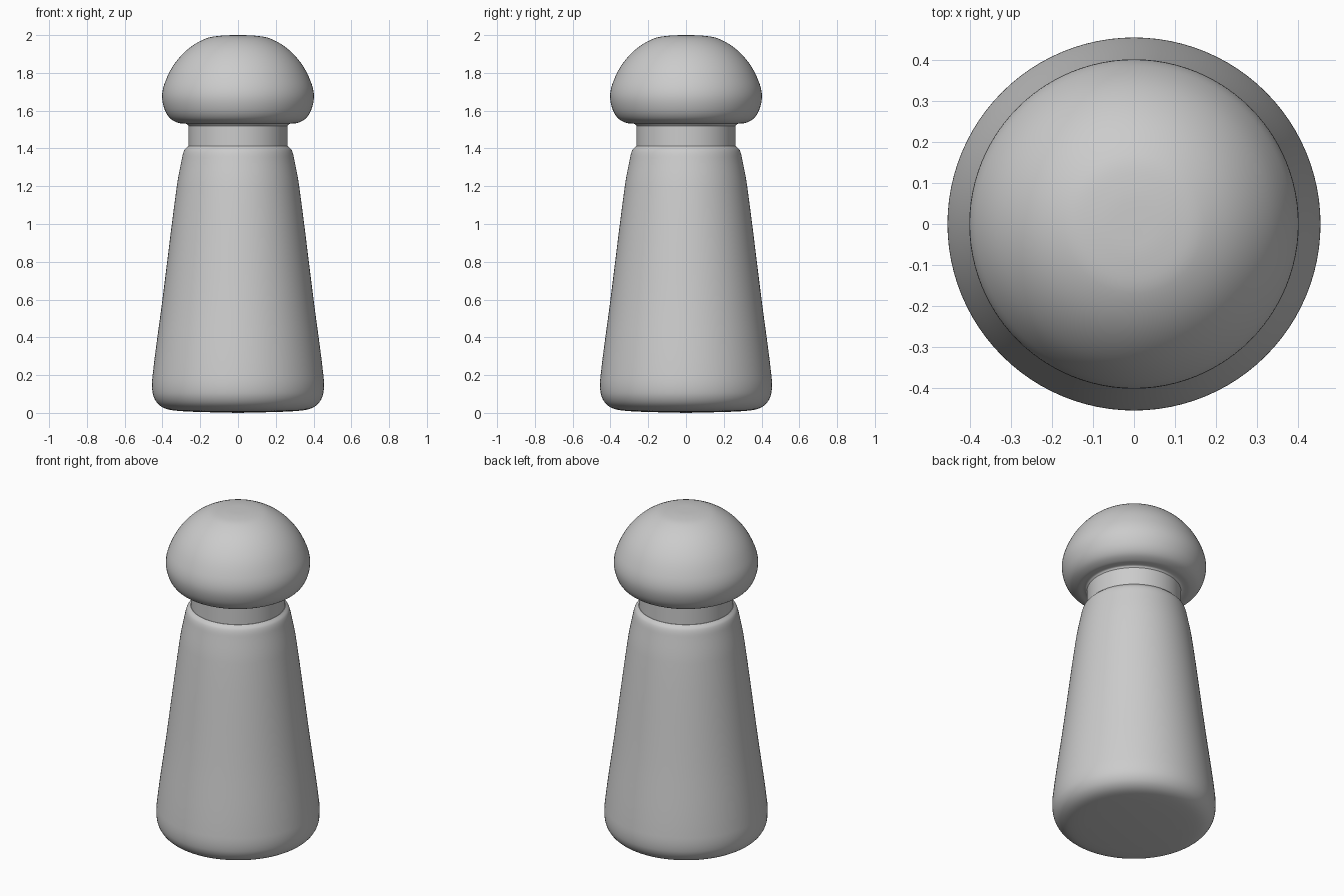
import bpy, bmesh, math
from mathutils import Vector

if "Cube" in bpy.data.objects:
    bpy.data.objects.remove(bpy.data.objects["Cube"])

SEGMENTS = 96


def smooth_path(points, steps=5):
    """Catmull-Rom curve through (radius, z) points."""
    p = [Vector(q) for q in points]
    p = [2 * p[0] - p[1]] + p + [2 * p[-1] - p[-2]]
    out = []
    for a, b, c, d in zip(p, p[1:], p[2:], p[3:]):
        # Tangents limited by the chord avoid overshoot on uneven spacing
        chord = (c - b).length
        t0 = (c - a).normalized() * chord
        t1 = (d - b).normalized() * chord
        for i in range(steps):
            t = i / steps
            out.append((2*t**3 - 3*t**2 + 1) * b + (t**3 - 2*t**2 + t) * t0
                       + (3*t**2 - 2*t**3) * c + (t**3 - t**2) * t1)
    return out + [p[-2]]


def lathe(name, profile):
    """Revolve a profile that begins and ends on the z axis."""
    bm = bmesh.new()
    rings = []
    for r, z in profile:
        if r < 1e-5:
            rings.append([bm.verts.new((0, 0, z))] * SEGMENTS)
        else:
            rings.append([bm.verts.new((r * math.cos(2 * math.pi * i / SEGMENTS),
                                        r * math.sin(2 * math.pi * i / SEGMENTS), z))
                          for i in range(SEGMENTS)])
    for lo, hi in zip(rings, rings[1:]):
        for i in range(SEGMENTS):
            j = (i + 1) % SEGMENTS
            bm.faces.new(dict.fromkeys((lo[i], lo[j], hi[j], hi[i])))
    bmesh.ops.recalc_face_normals(bm, faces=bm.faces)
    mesh = bpy.data.meshes.new(name)
    bm.to_mesh(mesh)
    bm.free()
    obj = bpy.data.objects.new(name, mesh)
    bpy.context.collection.objects.link(obj)
    bpy.ops.object.select_all(action='DESELECT')
    obj.select_set(True)
    bpy.context.view_layer.objects.active = obj
    bpy.ops.object.shade_smooth_by_angle(angle=math.radians(40))
    return obj


# Tapered body with rounded foot and shoulder
body = smooth_path([(0.22, 0.005), (0.33, 0.012), (0.39, 0.025), (0.43, 0.055),
                    (0.452, 0.105), (0.453, 0.19), (0.40, 0.60), (0.324, 1.20),
                    (0.298, 1.34), (0.285, 1.39), (0.264, 1.413)])
lathe("body", [(0, 0)] + body + [(0, 1.413)])

# Mushroom cap with the straight neck beneath it
cap = smooth_path([(0.262, 1.52), (0.272, 1.53), (0.315, 1.535), (0.36, 1.56),
                   (0.39, 1.61), (0.402, 1.68), (0.385, 1.755), (0.335, 1.85),
                   (0.26, 1.93), (0.17, 1.982), (0.09, 1.997), (0, 2.0)])
lathe("neck_and_cap", [(0, 1.40), (0.262, 1.40)] + cap)
